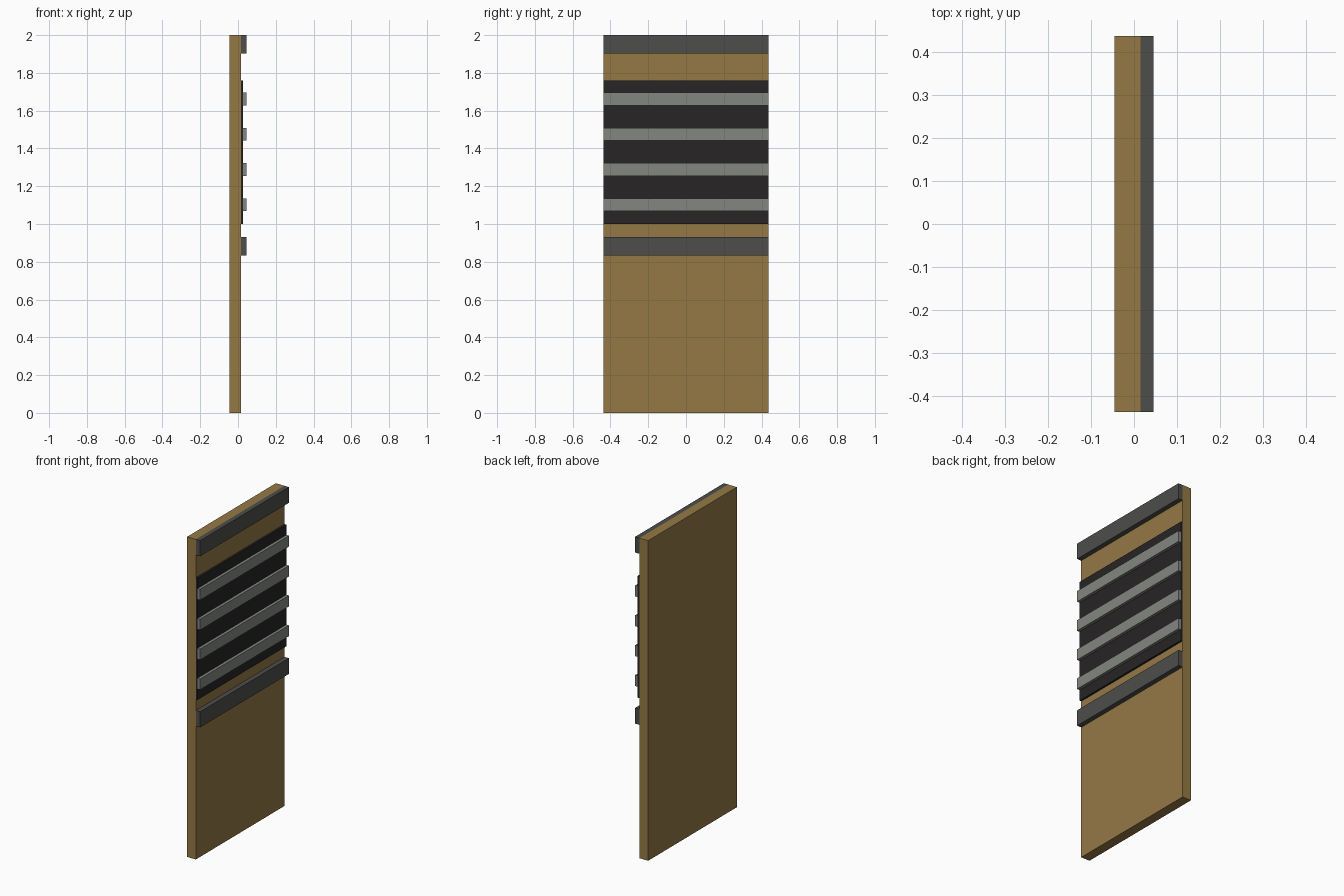
import bpy

if "Cube" in bpy.data.objects:
    bpy.data.objects.remove(bpy.data.objects["Cube"])

HALF_W = 0.438          # half width along y
FACE = 0.015            # front face of the board along x


def material(name, rgb):
    m = bpy.data.materials.new(name)
    m.diffuse_color = (*rgb, 1)
    m.use_nodes = True
    m.node_tree.nodes["Principled BSDF"].inputs["Base Color"].default_value = m.diffuse_color
    return m


def bar(name, x0, x1, z0, z1, mat):
    """Full-width box between two x and two z positions."""
    bpy.ops.mesh.primitive_cube_add(size=1, location=((x0 + x1) / 2, 0, (z0 + z1) / 2))
    ob = bpy.context.object
    ob.name = name
    ob.scale = (x1 - x0, 2 * HALF_W, z1 - z0)
    bpy.ops.object.transform_apply(location=False, rotation=False, scale=True)
    ob.data.materials.append(mat)
    return ob


wood = material("wood", (0.30, 0.19, 0.06))
dark_metal = material("dark_metal", (0.075, 0.075, 0.07))
black = material("black", (0.02, 0.018, 0.018))
light_metal = material("light_metal", (0.23, 0.24, 0.22))

# Main board
bar("board", -0.045, FACE, 0, 2, wood)

# Upper and lower rails
for name, z0 in (("upper_rail", 1.902), ("lower_rail", 0.833)):
    bar(name, FACE, 0.045, z0, z0 + 0.098, dark_metal)

# Dark backing panel
bar("backing_panel", FACE, 0.027, 1.0, 1.761, black)

# Evenly spaced slats in front of the panel
for i in range(4):
    z = 1.102 + i * 0.1867
    bar(f"slat_{i + 1}", 0.027, 0.045, z - 0.034, z + 0.034, light_metal)
